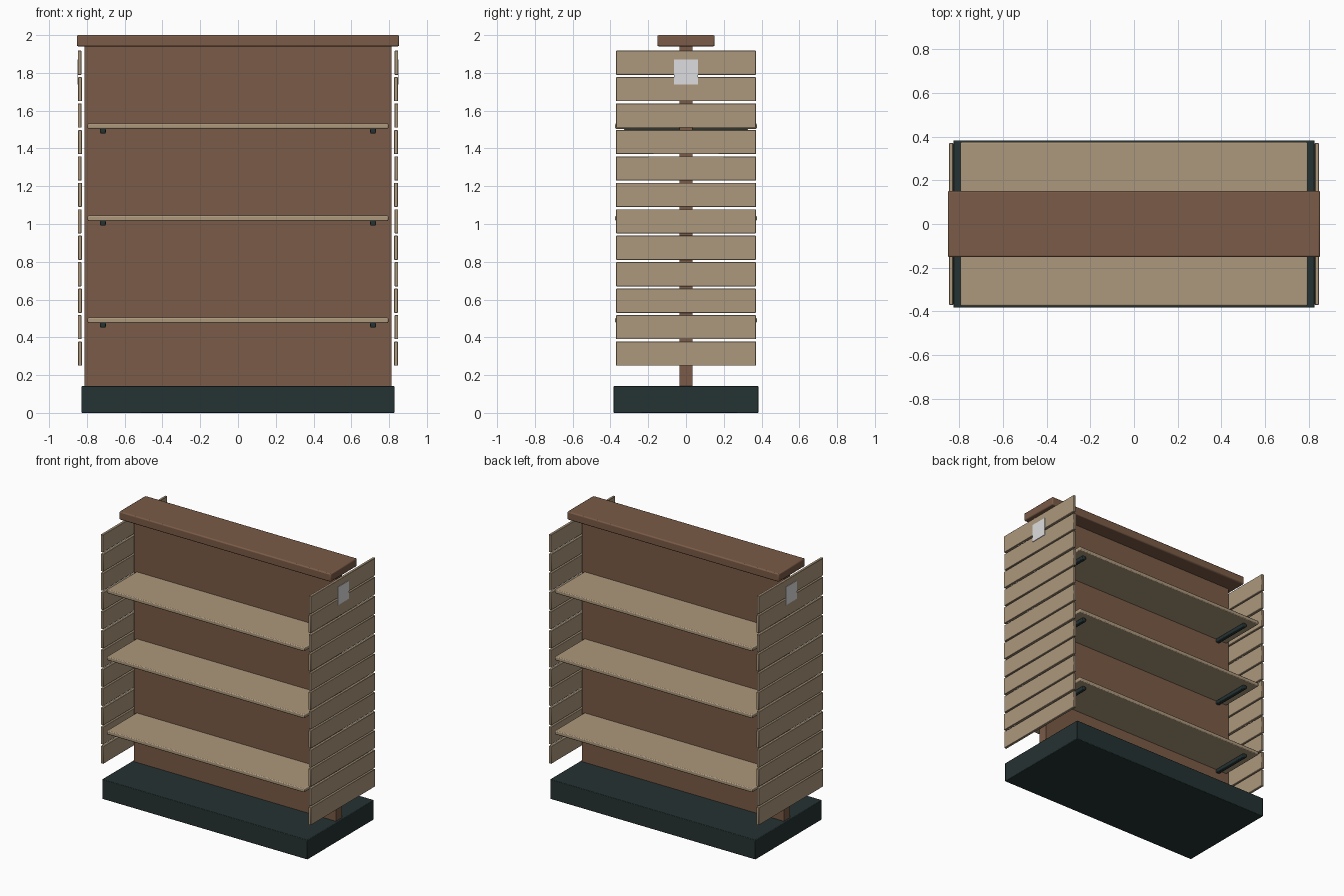
import bpy

if "Cube" in bpy.data.objects:
    bpy.data.objects.remove(bpy.data.objects["Cube"])


def material(name, srgb):
    lin = [(c / 255 / 12.92) if c < 10 else ((c / 255 + 0.055) / 1.055) ** 2.4 for c in srgb]
    m = bpy.data.materials.new(name)
    m.diffuse_color = (*lin, 1)
    m.use_nodes = True
    m.node_tree.nodes["Principled BSDF"].inputs["Base Color"].default_value = m.diffuse_color
    return m


BROWN = material("dark brown wood", (122, 91, 71))
TAN = material("light tan wood", (172, 152, 124))
DARK = material("dark green metal", (37, 50, 50))
PALE = material("pale grey", (222, 222, 224))


def box(name, x, y, z, mat, bevel=0.0, segments=2):
    """Box from (min, max) pairs, with an optional rounded edge."""
    bpy.ops.mesh.primitive_cube_add(size=1, location=[(a + b) / 2 for a, b in (x, y, z)])
    ob = bpy.context.object
    ob.name = name
    ob.scale = [b - a for a, b in (x, y, z)]
    bpy.ops.object.transform_apply(location=False, rotation=False, scale=True)
    ob.data.materials.append(mat)
    if bevel:
        mod = ob.modifiers.new("bevel", 'BEVEL')
        mod.width = bevel
        mod.segments = segments
        bpy.ops.object.shade_smooth_by_angle()
    return ob


def span(a, b, sign):
    return tuple(sorted((a * sign, b * sign)))


# Base, central panel and top cap
box("base", (-0.828, 0.828), (-0.383, 0.383), (0, 0.143), DARK, 0.004)
box("center_panel", (-0.813, 0.813), (-0.035, 0.035), (0.14, 1.945), BROWN)
box("top_cap", (-0.853, 0.853), (-0.152, 0.152), (1.94, 2.0), BROWN, 0.008)

# Shelves on both faces, each on two brackets
for side, label in ((-1, "front"), (1, "back")):
    for i, top in enumerate((0.504, 1.044, 1.532)):
        box(f"{label}_shelf_{i + 1}", (-0.796, 0.796), span(0.03, 0.375, side),
            (top - 0.028, top), TAN, 0.006)
        for x in (-0.715, 0.715):
            box(f"{label}_bracket_{i + 1}", (x - 0.015, x + 0.015), span(0.03, 0.327, side),
                (top - 0.053, top - 0.026), DARK, 0.006)

# End slats and the small plate on each end
for side, label in ((-1, "left"), (1, "right")):
    for i in range(12):
        z = 0.25 + 0.14 * i
        off = 0.001 if i % 2 else -0.001
        box(f"{label}_slat_{i + 1}", span(0.828 + off, 0.847 + off, side), (-0.37, 0.37),
            (z, z + 0.128), TAN, 0.002, 1)
    box(f"{label}_plate", span(0.847, 0.851, side), (-0.064, 0.064), (1.738, 1.87), PALE)
